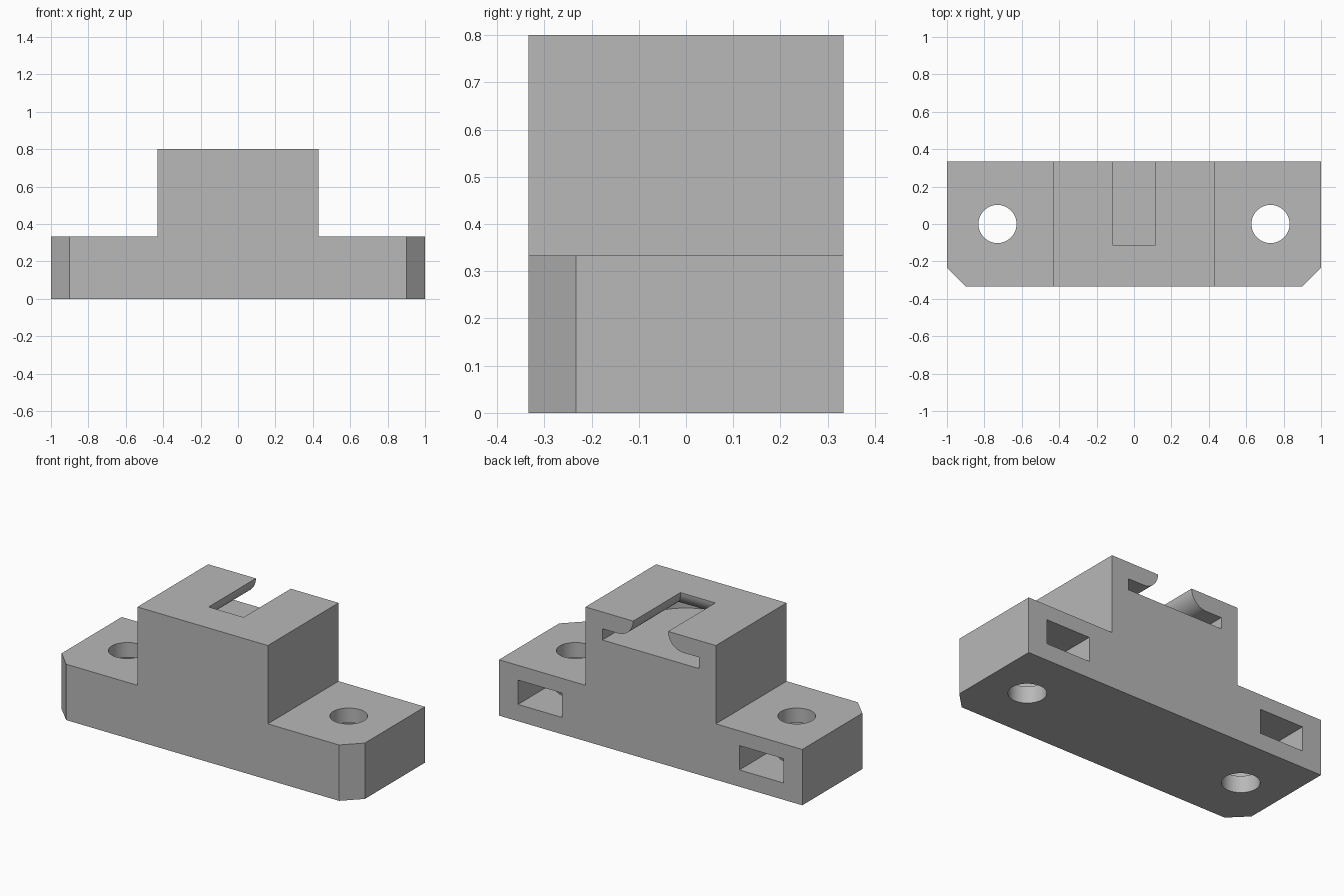
import bpy
import bmesh
from math import cos, sin, pi

cube = bpy.data.objects.get("Cube")
if cube:
    bpy.data.objects.remove(cube, do_unlink=True)

grey = bpy.data.materials.new("plain grey")
grey.use_nodes = True
grey.diffuse_color = (0.48, 0.48, 0.48, 1)
grey.node_tree.nodes["Principled BSDF"].inputs["Base Color"].default_value = grey.diffuse_color

HALF_DEPTH = 0.333
BASE_TOP = 0.333
TOP = 0.8
BEYOND = 0.4  # cutters run out past the back face


def loft(name, rings):
    """Closed solid through a stack of rings with equal point counts."""
    bm = bmesh.new()
    loops = [[bm.verts.new(p) for p in ring] for ring in rings]
    n = len(loops[0])
    for low, high in zip(loops, loops[1:]):
        for i in range(n):
            j = (i + 1) % n
            bm.faces.new((low[i], low[j], high[j], high[i]))
    bm.faces.new(loops[0])
    bm.faces.new(loops[-1])
    bmesh.ops.recalc_face_normals(bm, faces=bm.faces)
    mesh = bpy.data.meshes.new(name)
    bm.to_mesh(mesh)
    bm.free()
    mesh.materials.append(grey)
    obj = bpy.data.objects.new(name, mesh)
    bpy.context.collection.objects.link(obj)
    return obj


def prism(name, outline, z0, z1):
    return loft(name, [[(x, y, z) for x, y in outline] for z in (z0, z1)])


def arc(cx, r, a0, a1, steps):
    return [(cx + r * cos(a0 + (a1 - a0) * i / steps),
             r * sin(a0 + (a1 - a0) * i / steps)) for i in range(steps + 1)]


def combine(target, other, operation):
    mod = target.modifiers.new(operation.lower(), "BOOLEAN")
    mod.operation = operation
    mod.solver = "EXACT"
    mod.object = other
    bpy.context.view_layer.objects.active = target
    bpy.ops.object.modifier_apply(modifier=mod.name)
    bpy.data.objects.remove(other, do_unlink=True)


# Base plate with chamfered front corners
d, c = HALF_DEPTH, 0.1
body = prism("mounting_bracket",
             [(-1, d), (-1, c - d), (c - 1, -d), (1 - c, -d), (1, c - d), (1, d)],
             0, BASE_TOP)

# Raised centre block
w = 0.43
block = prism("centre_block", [(-w, d), (-w, -d), (w, -d), (w, d)], 0, TOP)
combine(body, block, "UNION")

# Screw holes and hexagonal nut traps opening at the back
for side in (-1, 1):
    cx = side * 0.73
    trap = arc(cx, 0.167, -5 * pi / 6, -pi / 6, 2)
    trap = [(trap[0][0], BEYOND)] + trap + [(trap[-1][0], BEYOND)]
    combine(body, prism("nut_trap", trap, 0.1, 0.245), "DIFFERENCE")
    hole = arc(cx, 0.102, 0, 2 * pi, 48)[:-1]
    combine(body, prism("screw_hole", hole, -0.1, 0.5), "DIFFERENCE")

# Wide round-ended pocket inside the block
r = 0.318
pocket = [(-r, BEYOND)] + arc(0, r, -pi, 0, 48) + [(r, BEYOND)]
combine(body, prism("head_pocket", pocket, 0.633, 0.7), "DIFFERENCE")

# Narrow top slot whose lips round outward into the pocket
lip = 0.1
levels = [(0, TOP + 0.1)]
for i in range(13):
    a = pi / 2 * i / 12
    levels.append((lip * (1 - cos(a)), TOP - lip * sin(a)))
levels.append((lip, 0.66))
rings = []
for off, z in levels:
    x, y = 0.115 + off, -0.112 - off
    rings.append([(-x, BEYOND, z), (-x, y, z), (x, y, z), (x, BEYOND, z)])
combine(body, loft("top_slot", rings), "DIFFERENCE")

# Smooth round surfaces, crisp edges
bpy.ops.object.select_all(action="DESELECT")
body.select_set(True)
bpy.context.view_layer.objects.active = body
bpy.ops.object.shade_smooth_by_angle(angle=pi / 6)
